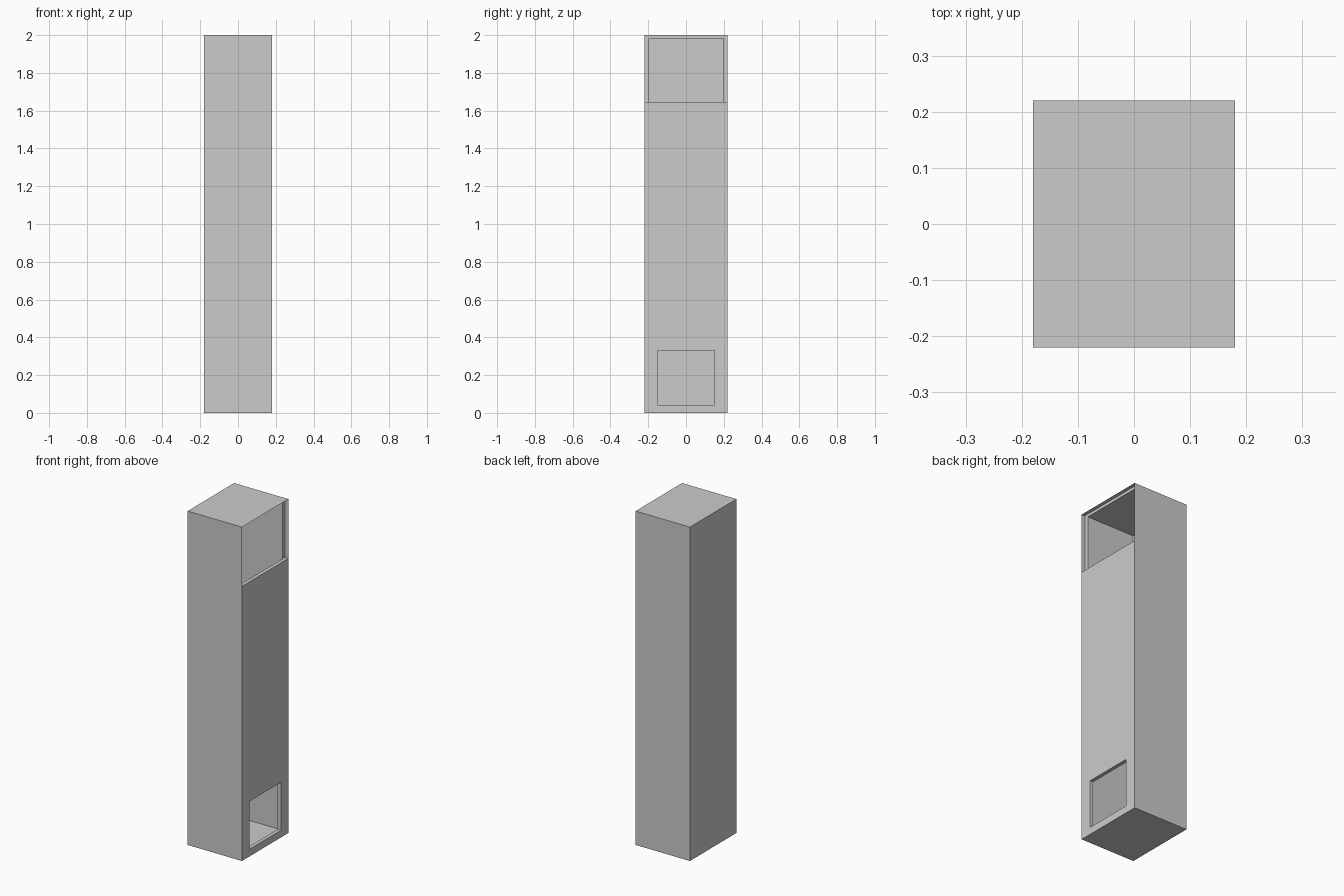
import bpy, bmesh
from mathutils import Vector

if "Cube" in bpy.data.objects:
    bpy.data.objects.remove(bpy.data.objects["Cube"])

W, D, H = 0.18, 0.22, 2.0      # half width, half depth, height
T = 0.022                      # recess and panel thickness
SPLIT = 1.645                  # top of the lower panel


def finish(bm, name):
    mesh = bpy.data.meshes.new(name)
    bm.to_mesh(mesh)
    bm.free()
    obj = bpy.data.objects.new(name, mesh)
    bpy.context.collection.objects.link(obj)
    return obj


def open_box(name, lo, hi, flip=False):
    """Box skin without its +x side."""
    bm = bmesh.new()
    bmesh.ops.create_cube(bm, size=1)
    lo, hi = Vector(lo), Vector(hi)
    for v in bm.verts:
        v.co = Vector([lo[i] + (v.co[i] + 0.5) * (hi[i] - lo[i]) for i in range(3)])
    bm.normal_update()
    side = [f for f in bm.faces if f.normal.x > 0.9]
    bmesh.ops.delete(bm, geom=side, context='FACES')
    if flip:
        bmesh.ops.reverse_faces(bm, faces=bm.faces[:])
    return finish(bm, name)


def loop(bm, x, y, z0, z1):
    return [bm.verts.new((x, a, b)) for a, b in ((-y, z0), (y, z0), (y, z1), (-y, z1))]


def bridge(bm, a, b, sides=range(4)):
    for i in sides:
        j = (i + 1) % 4
        bm.faces.new((a[i], a[j], b[j], b[i]))


# Outer cabinet skin and the hollow inside it
open_box("cabinet_shell", (-W, -D, 0), (W, D, H))
open_box("cabinet_lining", (-W + T, -0.195, 0.02), (W - T, 0.195, 1.983), flip=True)

# Recessed frame around the upper opening
bm = bmesh.new()
bridge(bm, loop(bm, W - T, D, SPLIT, H), loop(bm, W - T, 0.195, SPLIT, 1.983), (1, 2, 3))
finish(bm, "upper_frame")

# Lower panel with its square opening
bm = bmesh.new()
outer, hole = loop(bm, W, D, 0, SPLIT), loop(bm, W, 0.15, 0.043, 0.33)
back, back_hole = loop(bm, W - T, D, 0, SPLIT), loop(bm, W - T, 0.15, 0.043, 0.33)
bridge(bm, outer, hole)
bridge(bm, hole, back_hole)
bridge(bm, back_hole, back)
bridge(bm, back, outer, (2,))   # top ledge; the other sides are the shell
finish(bm, "lower_panel")
